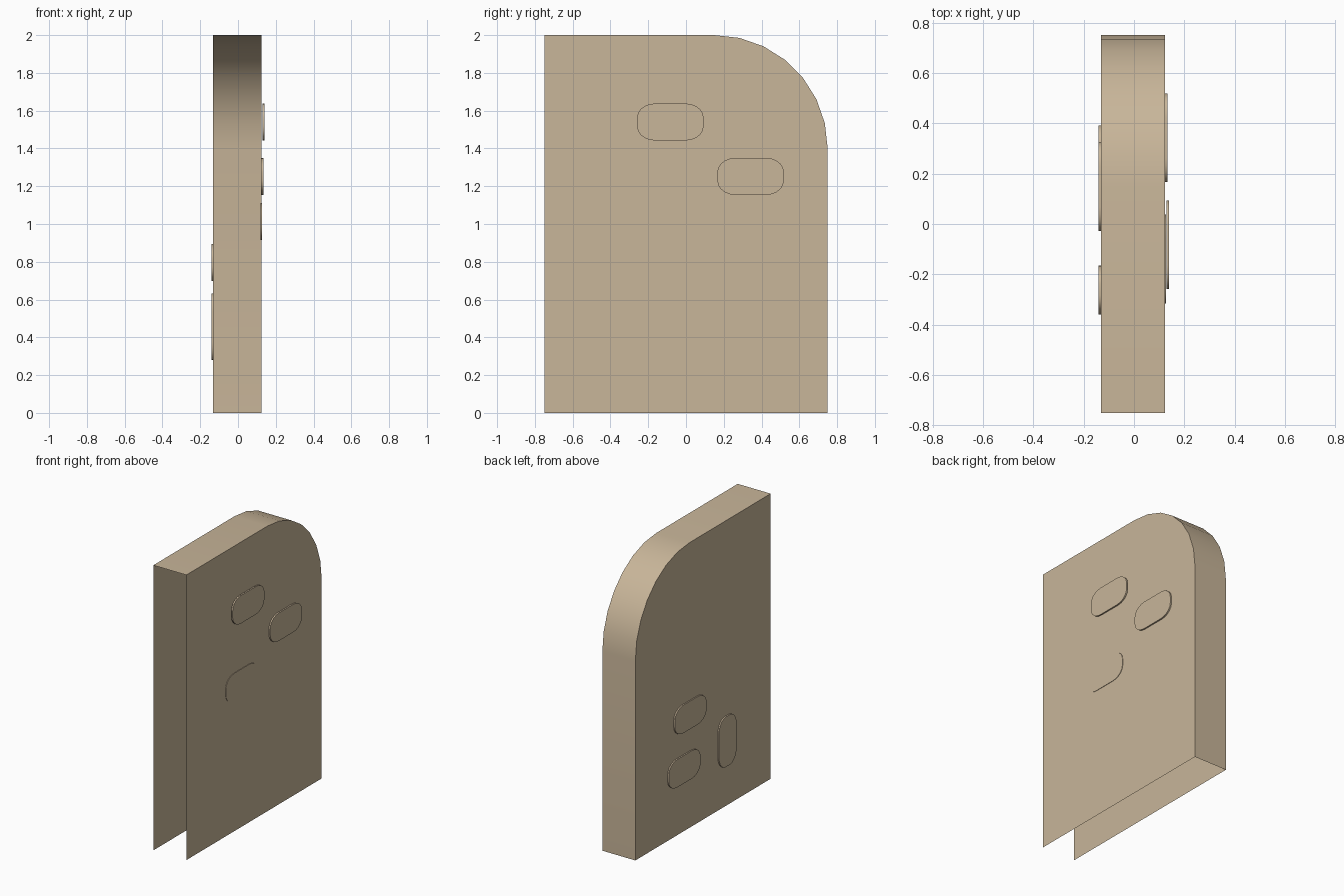
import bpy, bmesh, math

if "Cube" in bpy.data.objects:
    bpy.data.objects.remove(bpy.data.objects["Cube"])

stone = bpy.data.materials.new("warm_stone")
stone.diffuse_color = (0.58, 0.465, 0.32, 1)
stone.use_nodes = True
stone.node_tree.nodes["Principled BSDF"].inputs["Base Color"].default_value = stone.diffuse_color

X_LEFT, X_RIGHT = -0.132, 0.124


def finish(name, bm):
    """Turn a bmesh into a smooth-by-angle object with the stone colour."""
    me = bpy.data.meshes.new(name)
    bm.to_mesh(me)
    bm.free()
    ob = bpy.data.objects.new(name, me)
    bpy.context.collection.objects.link(ob)
    me.materials.append(stone)
    bpy.ops.object.select_all(action='DESELECT')
    ob.select_set(True)
    bpy.context.view_layer.objects.active = ob
    bpy.ops.object.shade_smooth_by_angle(angle=math.radians(35))
    return ob


# Wall slab: two side panels joined by the back, arc and top; front and base open
def wall_slab():
    r, n = 0.6, 7
    profile = [(-0.75, 0), (0.75, 0)]
    for i in range(n + 1):
        a = math.pi / 2 * i / n
        profile.append((0.15 + r * math.cos(a), 1.4 + r * math.sin(a)))
    profile.append((-0.75, 2))
    bm = bmesh.new()
    right = [bm.verts.new((X_RIGHT, y, z)) for y, z in profile]
    left = [bm.verts.new((X_LEFT, y, z)) for y, z in profile]
    bm.faces.new(right)
    bm.faces.new(left[::-1])
    for i in range(1, len(profile) - 1):
        bm.faces.new((right[i], left[i], left[i + 1], right[i + 1]))
    finish("wall_slab", bm)


# Brick: thin plate with rounded corners lying on a side panel
def brick(name, x0, x1, y, z, upright=False):
    hw, hh, rx, ry, n = 0.176, 0.098, 0.095, 0.075, 5
    outline = []
    for q, (sx, sy) in enumerate(((1, 1), (-1, 1), (-1, -1), (1, -1))):
        for i in range(n + 1):
            a = math.pi / 2 * (q + i / n)
            u = sx * (hw - rx) + rx * math.cos(a)
            v = sy * (hh - ry) + ry * math.sin(a)
            outline.append((-v, u) if upright else (u, v))
    bm = bmesh.new()
    face = bm.faces.new([bm.verts.new((x0, y + u, z + v)) for u, v in outline])
    res = bmesh.ops.extrude_face_region(bm, geom=[face], use_keep_orig=True)
    moved = [g for g in res["geom"] if isinstance(g, bmesh.types.BMVert)]
    bmesh.ops.translate(bm, verts=moved, vec=(x1 - x0, 0, 0))
    bmesh.ops.recalc_face_normals(bm, faces=bm.faces)
    finish(name, bm)


wall_slab()

# Right side bricks
brick("right_brick_top", 0.130, 0.140, -0.083, 1.54)
brick("right_brick_middle", 0.123, 0.134, 0.342, 1.252)
brick("right_brick_low", 0.118, 0.127, -0.139, 1.012)

# Left side bricks
brick("left_brick_top", -0.131, -0.141, 0.149, 0.795)
brick("left_brick_low", -0.131, -0.141, 0.216, 0.44)
brick("left_brick_upright", -0.131, -0.141, -0.262, 0.455, upright=True)
